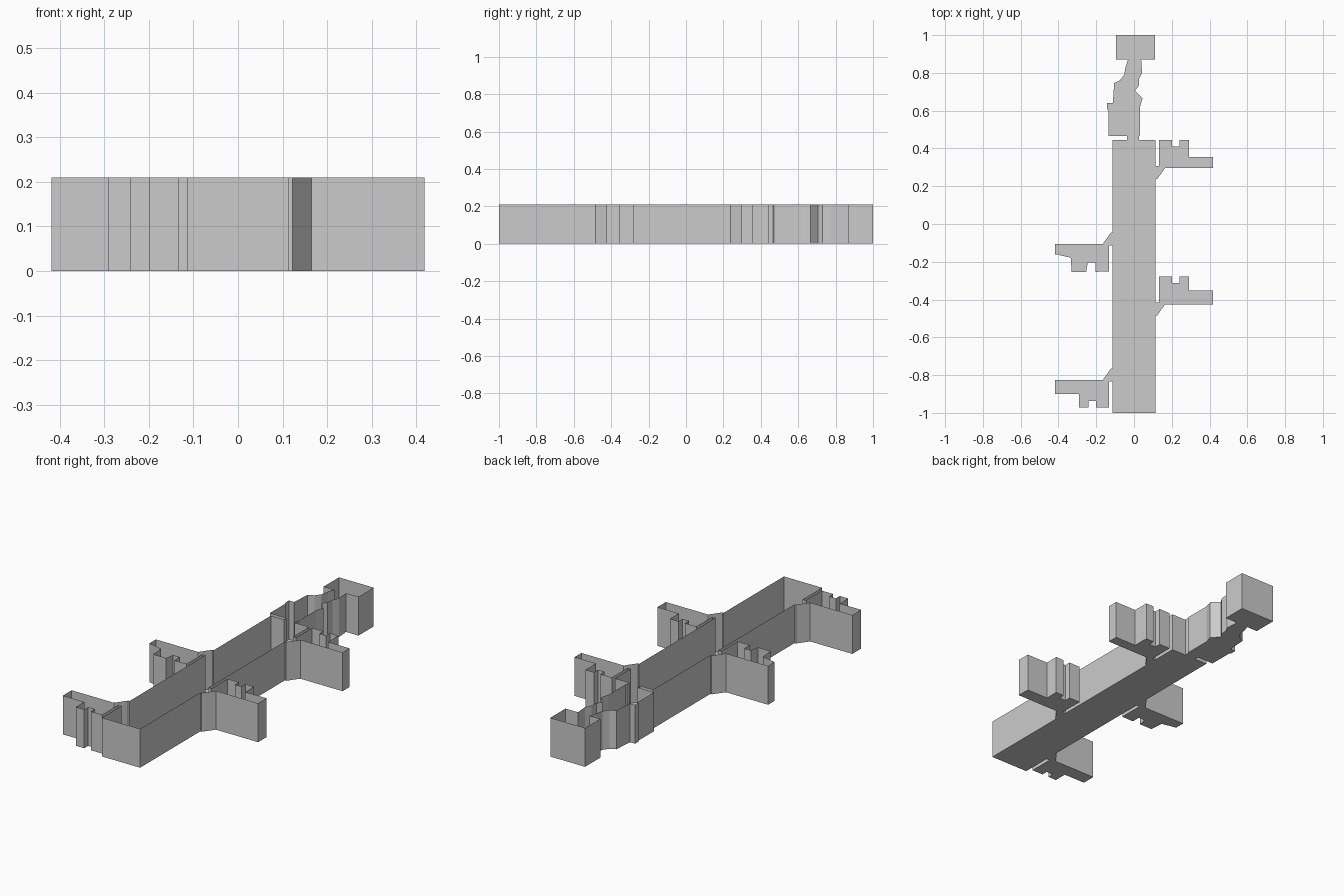
import bpy, bmesh

if "Cube" in bpy.data.objects:
    bpy.data.objects.remove(bpy.data.objects["Cube"])

HEIGHT = 0.21
SIDE = 0.114          # half width of the main corridor


def wing(side, y, depth):
    """Side wing: splayed mouth, long flat wall, notched far wall. y = flat wall."""
    pts = [(SIDE, -0.06), (0.122, -0.06), (0.165, 0), (0.418, 0), (0.418, depth),
           (0.29, depth), (0.29, 0.147), (0.24, 0.147), (0.24, 0.113),
           (0.20, 0.113), (0.20, 0.147), (0.133, 0.147), (0.133, 0.01), (SIDE, 0.01)]
    return [(side * px, y + side * py) for px, py in pts]


def open_tray(name, outline):
    """Floor plus thin upright walls, open at the top."""
    bm = bmesh.new()
    floor = bm.faces.new([bm.verts.new((x, y, 0)) for x, y in outline])
    floor.normal_update()
    if floor.normal.z > 0:
        floor.normal_flip()
    n = len(outline)
    low = [v for v in bm.verts]
    top = [bm.verts.new((x, y, HEIGHT)) for x, y in outline]
    for i in range(n):
        j = (i + 1) % n
        bm.faces.new((low[i], low[j], top[j], top[i]))
    mesh = bpy.data.meshes.new(name)
    bm.to_mesh(mesh)
    bm.free()
    obj = bpy.data.objects.new(name, mesh)
    bpy.context.collection.objects.link(obj)
    return obj


# Irregular neck and square end room, right side up then left side down
neck_right = [(0.027, 0.444), (0.027, 0.465), (0.032, 0.47), (0.032, 0.62),
              (0.045, 0.665), (0.005, 0.705), (0.025, 0.73), (0.027, 0.77),
              (0.043, 0.80), (0.038, 0.87)]
end_room = [(0.112, 0.87), (0.112, 1), (-0.096, 1), (-0.096, 0.87)]
neck_left = [(-0.032, 0.87), (-0.045, 0.83), (-0.052, 0.79), (-0.075, 0.76),
             (-0.105, 0.745), (-0.112, 0.64), (-0.143, 0.64), (-0.143, 0.61),
             (-0.136, 0.60), (-0.136, 0.467), (-0.036, 0.467), (-0.036, 0.444)]

# Upper left wing has a slanted far wall
left_upper = wing(-1, -0.105, 0.055)
left_upper[5:9] = [(-0.335, -0.178), (-0.33, -0.253), (-0.253, -0.253), (-0.245, -0.205)]
left_upper[9] = (-0.205, -0.205)
left_upper[10] = (-0.205, -0.253)

# Counter-clockwise outline of the whole plan
outline = [(-SIDE, -1), (SIDE, -1)]
outline += wing(1, -0.425, 0.072) + wing(1, 0.297, 0.058)
outline += [(SIDE, 0.444)] + neck_right + end_room + neck_left + [(-SIDE, 0.444)]
outline += left_upper + wing(-1, -0.825, 0.075)

open_tray("corridor_floor_and_walls", outline)
